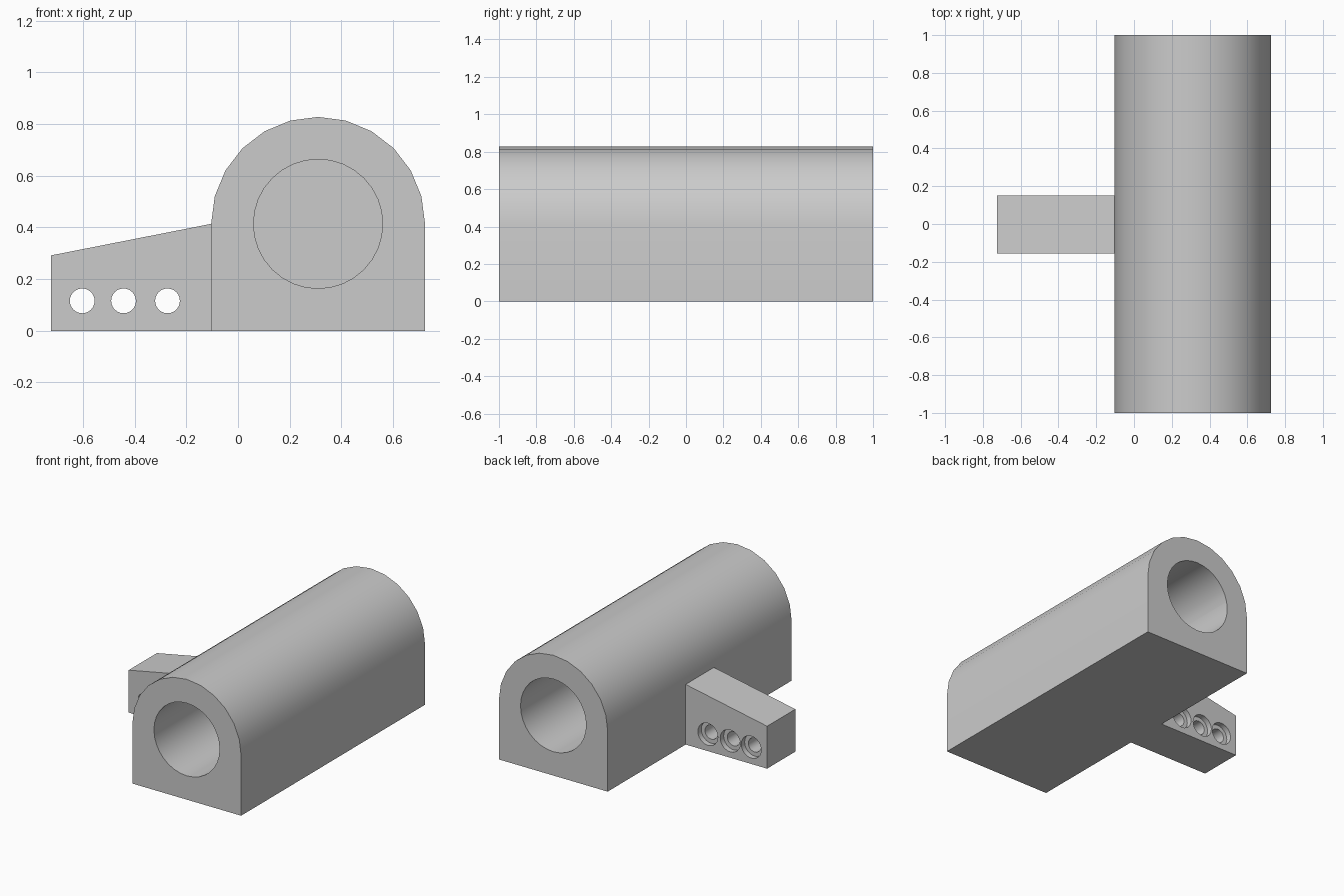
import bpy
import bmesh
from math import cos, sin, pi, radians
from mathutils import Matrix

cube = bpy.data.objects.get("Cube")
if cube:
    bpy.data.objects.remove(cube, do_unlink=True)

# Single grey material
grey = bpy.data.materials.new("plain_grey")
grey.use_nodes = True
color = (0.6, 0.6, 0.6, 1)
grey.diffuse_color = color
grey.node_tree.nodes["Principled BSDF"].inputs["Base Color"].default_value = color


def add_object(name, bm):
    bmesh.ops.recalc_face_normals(bm, faces=bm.faces)
    mesh = bpy.data.meshes.new(name)
    bm.to_mesh(mesh)
    bm.free()
    mesh.materials.append(grey)
    obj = bpy.data.objects.new(name, mesh)
    bpy.context.collection.objects.link(obj)
    return obj


def extrude_profile(name, points, y0, y1):
    """Extrude an XZ outline along y."""
    bm = bmesh.new()
    face = bm.faces.new([bm.verts.new((x, y0, z)) for x, z in points])
    ext = bmesh.ops.extrude_face_region(bm, geom=[face])
    verts = [v for v in ext["geom"] if isinstance(v, bmesh.types.BMVert)]
    bmesh.ops.translate(bm, verts=verts, vec=(0, y1 - y0, 0))
    return add_object(name, bm)


def drill(target, x, z, radius, y0, y1, sides):
    """Cut a round hole along y, then discard the cutter."""
    bm = bmesh.new()
    place = Matrix.Translation((x, (y0 + y1) / 2, z)) @ Matrix.Rotation(pi / 2, 4, "X")
    bmesh.ops.create_cone(bm, cap_ends=True, segments=sides, radius1=radius,
                          radius2=radius, depth=y1 - y0, matrix=place)
    cutter = add_object("hole_cutter", bm)
    cutter.hide_render = True
    mod = target.modifiers.new("hole", "BOOLEAN")
    mod.operation = "DIFFERENCE"
    mod.solver = "EXACT"
    mod.object = cutter
    select(target)
    bpy.ops.object.modifier_apply(modifier=mod.name)
    bpy.data.objects.remove(cutter, do_unlink=True)


def select(obj):
    bpy.ops.object.select_all(action="DESELECT")
    obj.select_set(True)
    bpy.context.view_layer.objects.active = obj


# Arched housing: flat base, straight sides, half-round top
cx, cz, r = 0.31, 0.414, 0.414
arch = [(cx + r * cos(pi * i / 12), cz + r * sin(pi * i / 12)) for i in range(13)]
housing = extrude_profile("housing", [(cx + r, 0)] + arch + [(cx - r, 0)], -1, 1)

# Blind bores from both ends, leaving a wall in the middle
drill(housing, cx, cz, 0.25, -1.1, -0.1, 32)
drill(housing, cx, cz, 0.25, 0.1, 1.1, 32)

# Tapered mounting lug on the right side
side = cx - r
lug = extrude_profile("mounting_lug",
                      [(-0.724, 0), (side, 0), (side, 0.414), (-0.724, 0.292)],
                      -0.155, 0.152)

# Bolt holes, counterbored at the back
for x in (-0.603, -0.443, -0.273):
    drill(lug, x, 0.116, 0.048, -0.3, 0.3, 24)
    drill(lug, x, 0.116, 0.076, 0.115, 0.3, 24)

for obj in (housing, lug):
    select(obj)
    bpy.ops.object.shade_smooth_by_angle(angle=radians(30))
